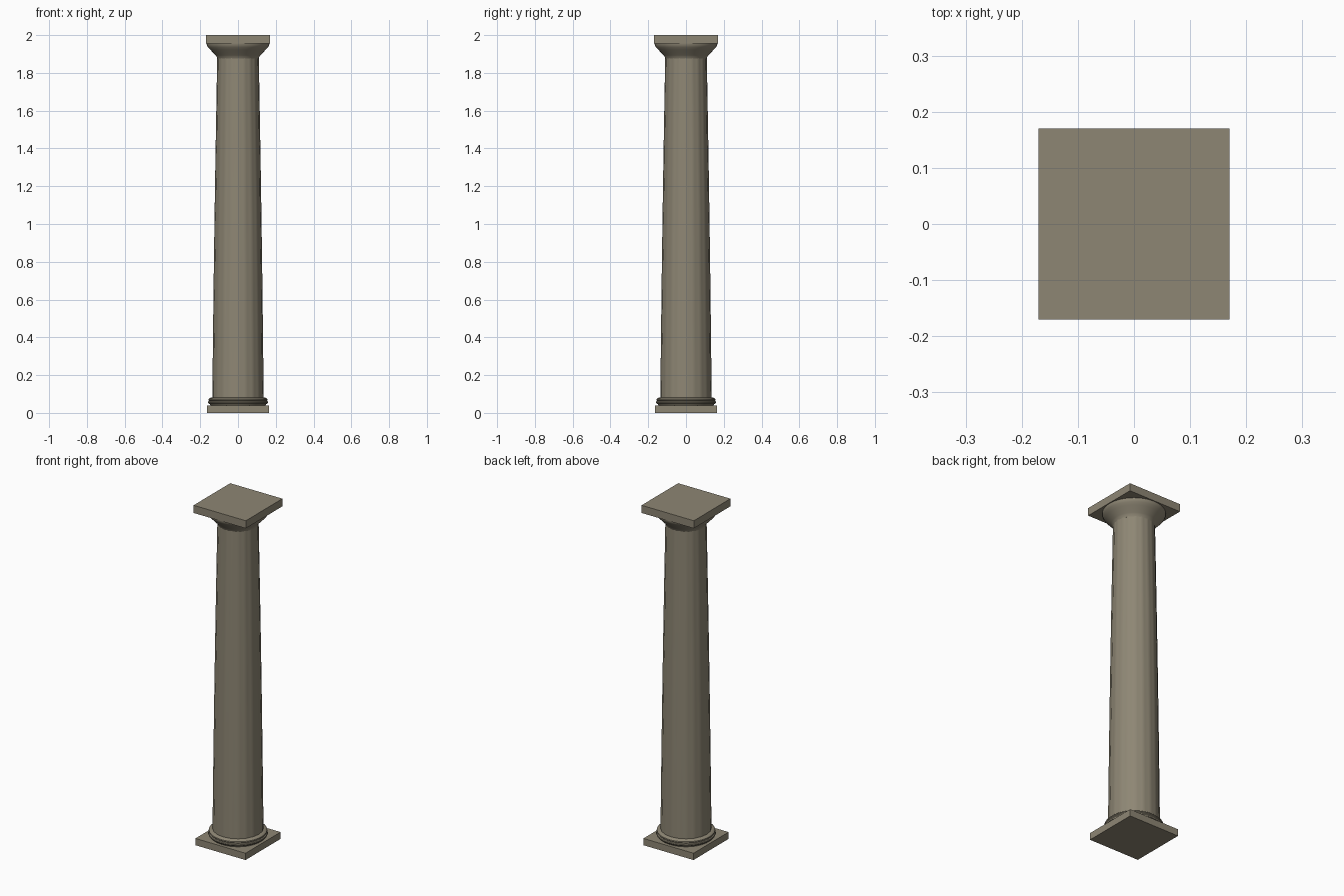
import bpy, bmesh, math, random

random.seed(4)
if "Cube" in bpy.data.objects:
    bpy.data.objects.remove(bpy.data.objects["Cube"], do_unlink=True)

FLUTES, STEPS, DRUMS = 20, 4, 11
SHAFT_BOTTOM, SHAFT_TOP = 0.08, 1.89

stone = bpy.data.materials.new("weathered_stone")
stone.use_nodes = True
colour = (0.27, 0.24, 0.175, 1)
stone.diffuse_color = colour
bsdf = stone.node_tree.nodes["Principled BSDF"]
bsdf.inputs["Base Color"].default_value = colour
bsdf.inputs["Roughness"].default_value = 0.9


def finish(bm, name, angle=None):
    bmesh.ops.recalc_face_normals(bm, faces=bm.faces)
    mesh = bpy.data.meshes.new(name)
    bm.to_mesh(mesh)
    bm.free()
    mesh.materials.append(stone)
    obj = bpy.data.objects.new(name, mesh)
    bpy.context.collection.objects.link(obj)
    if angle is not None:
        bpy.ops.object.select_all(action='DESELECT')
        obj.select_set(True)
        bpy.context.view_layer.objects.active = obj
        bpy.ops.object.shade_smooth_by_angle(angle=math.radians(angle))
    return obj


def slab(name, half, z0, z1):
    bm = bmesh.new()
    bmesh.ops.create_cube(bm, size=1)
    for v in bm.verts:
        v.co = (v.co.x * 2 * half, v.co.y * 2 * half, z0 if v.co.z < 0 else z1)
    return finish(bm, name)


def skin(bm, rings):
    # Bridge stacked rings and cap both ends
    count = len(rings[0])
    for low, high in zip(rings, rings[1:]):
        for i in range(count):
            j = (i + 1) % count
            bm.faces.new((low[i], low[j], high[j], high[i]))
    bm.faces.new(rings[0][::-1])
    bm.faces.new(rings[-1])


def turned(name, profile, sides=64):
    bm = bmesh.new()
    rings = []
    for r, z in profile:
        angles = [math.tau * i / sides for i in range(sides)]
        rings.append([bm.verts.new((r * math.cos(a), r * math.sin(a), z)) for a in angles])
    skin(bm, rings)
    return finish(bm, name, 35)


# Square slabs at foot and head
slab("plinth", 0.163, 0, 0.04)
slab("abacus", 0.17, 1.955, 2)

# Rounded double base ring
turned("base_moulding", [(0.145, 0.038), (0.149, 0.046), (0.156, 0.049), (0.159, 0.055),
                         (0.158, 0.061), (0.153, 0.064), (0.156, 0.068), (0.155, 0.074),
                         (0.149, 0.079), (0.138, 0.082)])

# Flaring capital
turned("echinus", [(0.109, 1.875), (0.114, 1.887), (0.119, 1.893), (0.132, 1.907),
                   (0.147, 1.923), (0.159, 1.936), (0.165, 1.947), (0.166, 1.956)])

# Tapered shaft with shallow flutes that vary a little from drum to drum
bm = bmesh.new()
rings = []
for d in range(DRUMS + 1):
    t = d / DRUMS
    radius = 0.136 - 0.026 * t + 0.002 * math.sin(math.pi * t)
    ring = []
    for f in range(FLUTES):
        depth = random.uniform(0.0012, 0.0024)
        for s in range(STEPS):
            u = s / STEPS
            a = math.tau * (f + u) / FLUTES
            r = radius - depth * 4 * u * (1 - u)
            ring.append(bm.verts.new((r * math.cos(a), r * math.sin(a),
                                      SHAFT_BOTTOM + t * (SHAFT_TOP - SHAFT_BOTTOM))))
    rings.append(ring)
skin(bm, rings)
finish(bm, "fluted_shaft", 50)
